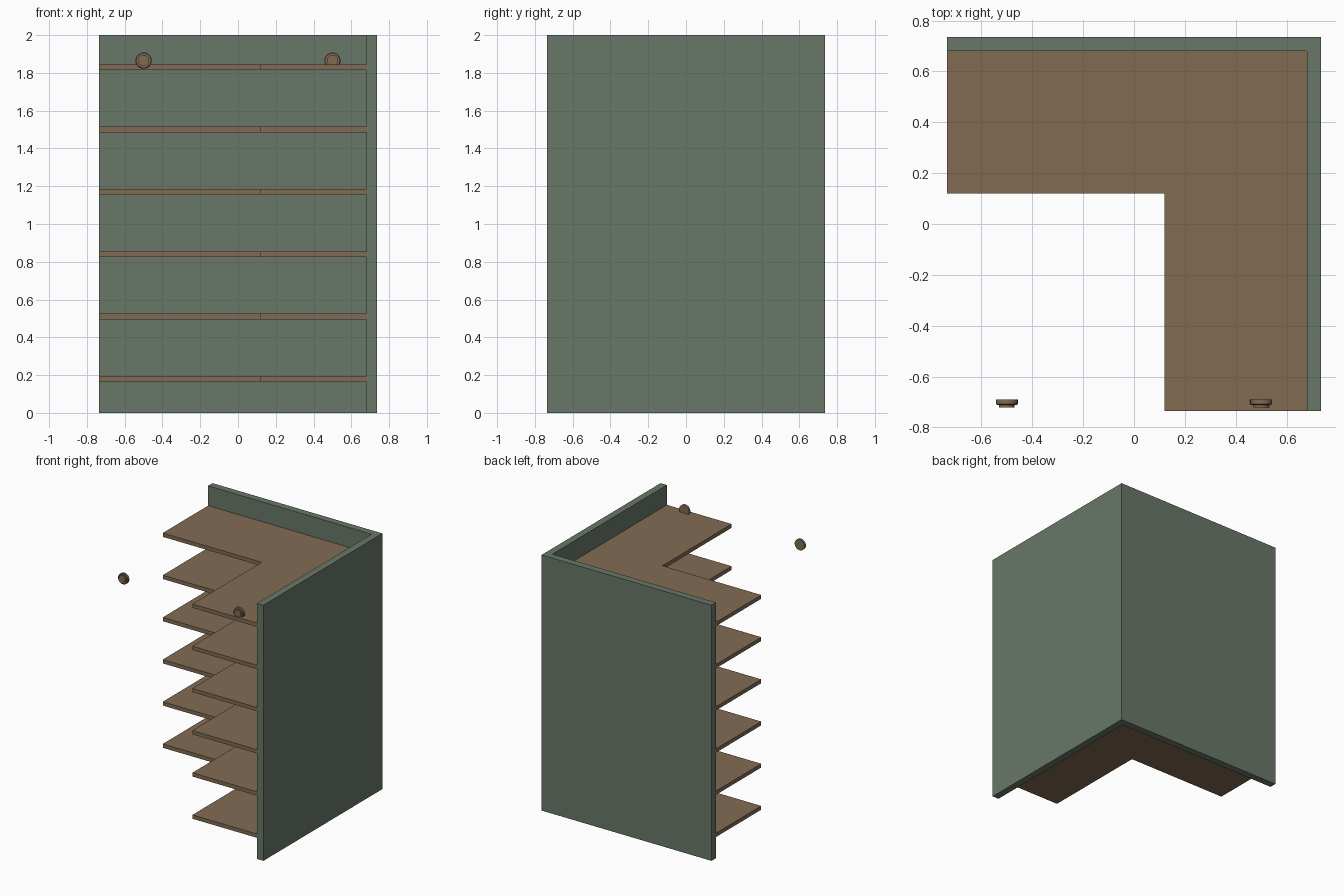
import bpy
import bmesh
import math

if "Cube" in bpy.data.objects:
    bpy.data.objects.remove(bpy.data.objects["Cube"], do_unlink=True)


def make_material(name, color):
    mat = bpy.data.materials.new(name)
    mat.use_nodes = True
    mat.diffuse_color = color
    mat.node_tree.nodes["Principled BSDF"].inputs["Base Color"].default_value = color
    return mat


green = make_material("sage green paint", (0.14, 0.185, 0.14, 1))
wood = make_material("brown wood", (0.22, 0.148, 0.088, 1))


def add_object(name, bm, mat):
    bmesh.ops.recalc_face_normals(bm, faces=bm.faces)
    mesh = bpy.data.meshes.new(name)
    bm.to_mesh(mesh)
    bm.free()
    mesh.materials.append(mat)
    obj = bpy.data.objects.new(name, mesh)
    bpy.context.collection.objects.link(obj)
    return obj


def box(name, low, high, mat):
    bm = bmesh.new()
    bmesh.ops.create_cube(bm, size=1)
    for v in bm.verts:
        v.co = [high[i] if v.co[i] > 0 else low[i] for i in range(3)]
    return add_object(name, bm, mat)


HALF = 0.735    # half of the footprint
INNER = 0.68    # inner faces of the walls
STEP = 0.12     # inside corner of the shelves
THICK = 0.03    # shelf thickness

# Two walls meeting in a corner
box("back_wall", (-HALF, INNER, 0), (HALF, HALF, 2), green)
box("side_wall", (INNER, -HALF, 0), (HALF, INNER, 2), green)

# Six L-shaped shelf levels, each made of two boards
for level in range(6):
    z = 0.165 + 0.33 * level
    box(f"back_shelf_{level + 1}", (-HALF, STEP, z), (INNER, INNER, z + THICK), wood)
    box(f"side_shelf_{level + 1}", (STEP, -HALF, z), (INNER, STEP, z + THICK), wood)


# Round stepped knobs, turned around the y axis
def knob(name, x):
    profile = [(0, -0.69), (0.043, -0.69), (0.043, -0.707),
               (0.039, -0.711), (0.03, -0.711), (0.03, -0.722), (0, -0.722)]
    bm = bmesh.new()
    verts = [bm.verts.new((r, y, 0)) for r, y in profile]
    edges = [bm.edges.new(pair) for pair in zip(verts, verts[1:])]
    bmesh.ops.spin(bm, geom=verts + edges, cent=(0, 0, 0), axis=(0, 1, 0),
                   angle=math.tau, steps=24, use_duplicate=False)
    bmesh.ops.remove_doubles(bm, verts=bm.verts, dist=0.0005)
    bmesh.ops.translate(bm, verts=bm.verts, vec=(x, 0, 1.865))
    obj = add_object(name, bm, wood)
    bpy.ops.object.select_all(action="DESELECT")
    obj.select_set(True)
    bpy.context.view_layer.objects.active = obj
    bpy.ops.object.shade_smooth_by_angle(angle=math.radians(30))


knob("left_knob", 0.5)
knob("right_knob", -0.5)
